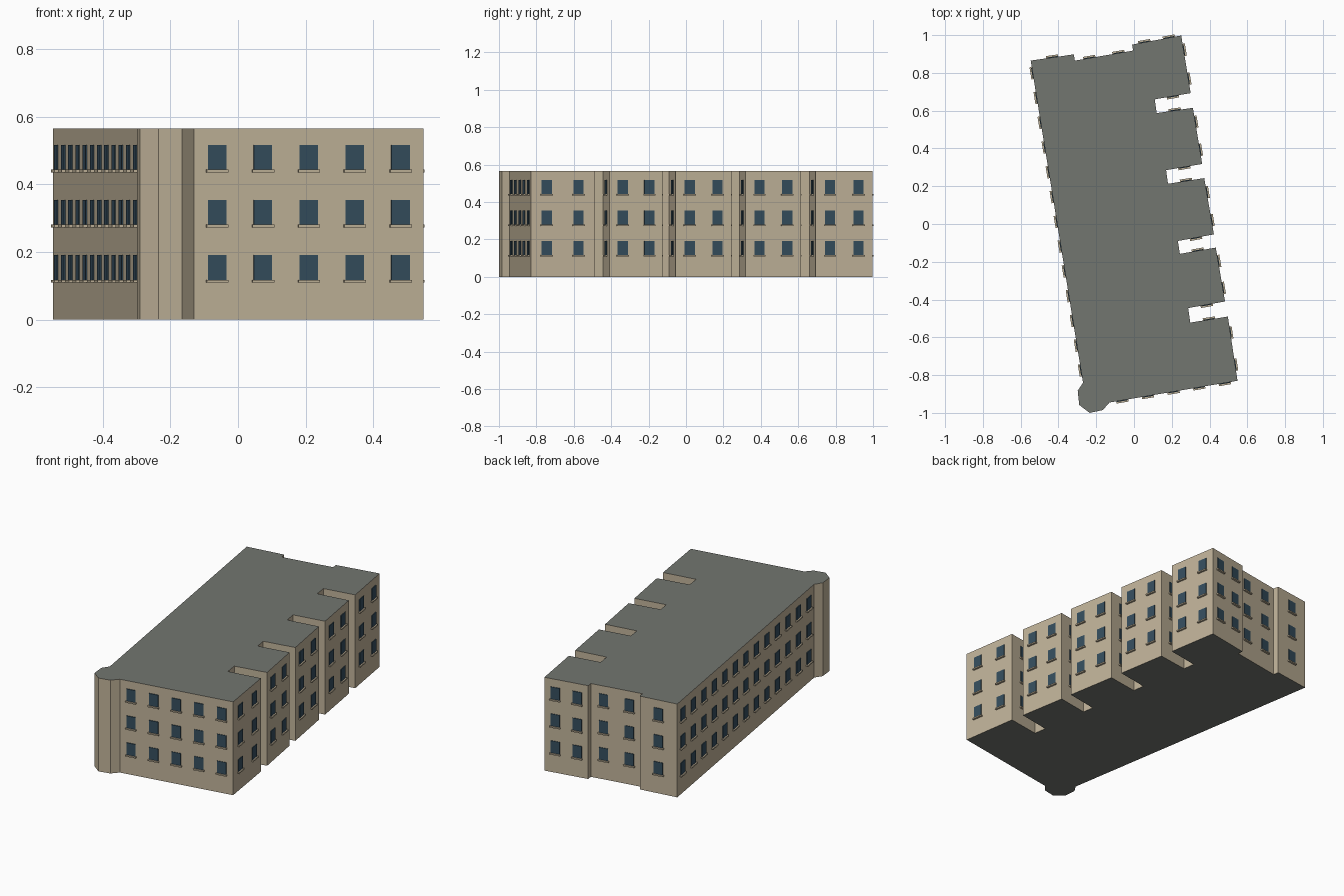
import bpy, bmesh, math
from mathutils import Matrix, Vector

if "Cube" in bpy.data.objects:
    bpy.data.objects.remove(bpy.data.objects["Cube"])

HEIGHT = 0.565
FLOORS = (0.154, 0.317, 0.48)      # window centre heights
WIN_W, WIN_H, BAY = 0.055, 0.073, 0.13


def material(name, rgb):
    m = bpy.data.materials.new(name)
    m.diffuse_color = (*rgb, 1)
    m.use_nodes = True
    m.node_tree.nodes["Principled BSDF"].inputs["Base Color"].default_value = m.diffuse_color
    return m


def add_object(name, bm, *mats):
    mesh = bpy.data.meshes.new(name)
    bm.to_mesh(mesh)
    bm.free()
    for m in mats:
        mesh.materials.append(m)
    ob = bpy.data.objects.new(name, mesh)
    bpy.context.collection.objects.link(ob)
    return ob


def add_box(bm, centre, angle, size):
    mat = (Matrix.Translation(centre) @ Matrix.Rotation(angle, 4, 'Z')
           @ Matrix.Diagonal((*size, 1)))
    bmesh.ops.create_cube(bm, size=1, matrix=mat)


stone = material("stone", (0.53, 0.45, 0.32))
slate = material("slate", (0.17, 0.18, 0.16))
glass = material("glass", (0.035, 0.075, 0.11))

# Footprint, counter-clockwise: corner turret, front wall, notched right side, back
turret = [(-0.27, -0.84), (-0.298, -0.883), (-0.29, -0.958),
          (-0.235, -1.0), (-0.165, -0.985)]
front = [(-0.13, -0.945), (0.548, -0.83)]
notches = [
    [(0.497, -0.49), (0.298, -0.522), (0.287, -0.445), (0.482, -0.41)],
    [(0.433, -0.125), (0.243, -0.158), (0.232, -0.09), (0.423, -0.055)],
    [(0.372, 0.243), (0.18, 0.213), (0.17, 0.285), (0.361, 0.318)],
    [(0.312, 0.615), (0.12, 0.587), (0.11, 0.66), (0.30, 0.693)],
]
back = [(0.25, 0.998), (-0.01, 0.95), (-0.005, 0.918),
        (-0.313, 0.865), (-0.319, 0.898), (-0.547, 0.865)]
outline = turret + front + sum(notches, []) + back

# Building body: extruded footprint, slate on the roof and underside
bm = bmesh.new()
base = bm.faces.new([bm.verts.new((x, y, 0)) for x, y in outline])
top = bmesh.ops.extrude_face_region(bm, geom=[base], use_keep_orig=True)["geom"]
bmesh.ops.translate(bm, vec=(0, 0, HEIGHT),
                    verts=[g for g in top if isinstance(g, bmesh.types.BMVert)])
bmesh.ops.recalc_face_normals(bm, faces=bm.faces)
for f in bm.faces:
    f.material_index = 1 if abs(f.normal.z) > 0.5 else 0
add_object("building_body", bm, stone, slate)

# Windows and sills, evenly spaced along every wall long enough to hold a bay
panes, sills = bmesh.new(), bmesh.new()
for i, p in enumerate(outline):
    a, b = Vector(p), Vector(outline[(i + 1) % len(outline)])
    run = b - a
    count = int(run.length / BAY)
    normal = Vector((run.y, -run.x)).normalized()
    angle = math.atan2(run.y, run.x)
    for k in range(count):
        c = a + run * (k + 0.5) / count
        for z in FLOORS:
            w = c + normal * 0.001
            add_box(panes, (w.x, w.y, z), angle, (WIN_W, 0.006, WIN_H))
            s = c + normal * 0.005
            add_box(sills, (s.x, s.y, z - WIN_H / 2 - 0.004), angle,
                    (WIN_W + 0.01, 0.014, 0.008))
add_object("window_panes", panes, glass)
add_object("window_sills", sills, stone)
